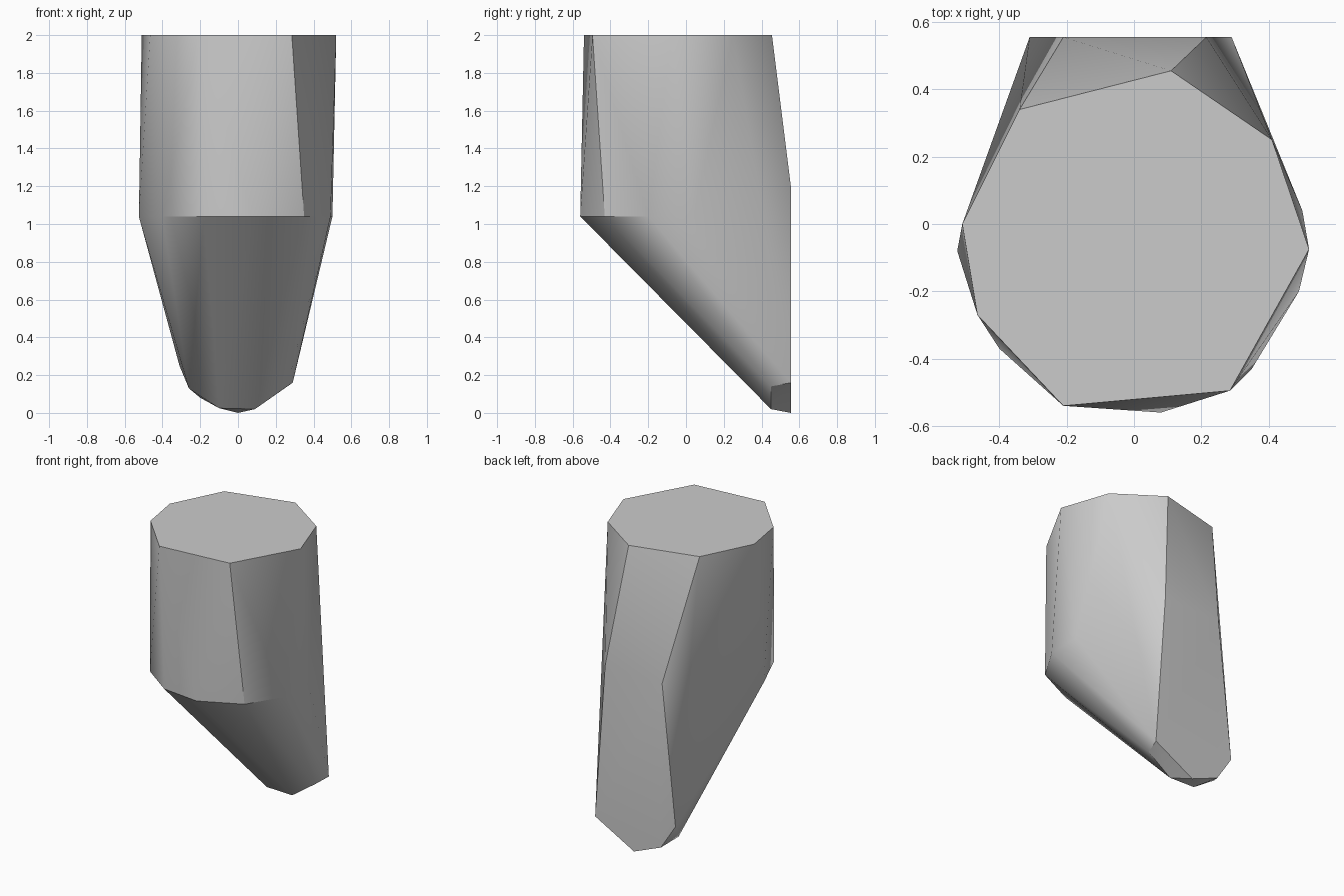
import bpy
import bmesh
from math import radians

cube = bpy.data.objects.get("Cube")
if cube:
    bpy.data.objects.remove(cube, do_unlink=True)


def make_material(name, rgb):
    mat = bpy.data.materials.new(name)
    mat.use_nodes = True
    color = (*rgb, 1.0)
    mat.diffuse_color = color
    mat.node_tree.nodes["Principled BSDF"].inputs["Base Color"].default_value = color
    return mat


def level(z, outline):
    """Place a flat outline of (x, y) points at height z."""
    return [(x, y, z) for x, y in outline]


def back_panel(y, outline):
    """Place a flat outline of (x, z) points at depth y."""
    return [(x, y, z) for x, z in outline]


def faceted_solid(name, points, material, smooth_angle):
    """Wrap the section points in a tight convex skin."""
    bm = bmesh.new()
    for p in points:
        bm.verts.new(p)
    result = bmesh.ops.convex_hull(bm, input=bm.verts)
    loose = {g for g in result["geom_interior"] + result["geom_unused"]
             if isinstance(g, bmesh.types.BMVert)}
    bmesh.ops.delete(bm, geom=list(loose), context='VERTS')
    # merge coplanar triangles into clean panels
    bmesh.ops.dissolve_limit(bm, angle_limit=radians(1), verts=bm.verts, edges=bm.edges)
    bmesh.ops.recalc_face_normals(bm, faces=bm.faces)
    mesh = bpy.data.meshes.new(name)
    bm.to_mesh(mesh)
    bm.free()
    mesh.materials.append(material)
    obj = bpy.data.objects.new(name, mesh)
    bpy.context.collection.objects.link(obj)
    bpy.ops.object.select_all(action='DESELECT')
    obj.select_set(True)
    bpy.context.view_layer.objects.active = obj
    bpy.ops.object.shade_smooth_by_angle(angle=radians(smooth_angle))
    return obj


# flat eight-sided top
top_rim = level(2.0, [(-0.34, 0.34), (0.11, 0.455), (0.41, 0.25), (0.52, -0.075),
                      (0.285, -0.495), (-0.21, -0.54), (-0.465, -0.27), (-0.51, 0.0)])

# waist where the sloped underside begins
waist = level(1.04, [(-0.525, -0.08), (-0.40, -0.37), (-0.18, -0.53), (0.08, -0.56),
                     (0.35, -0.43), (0.49, -0.20), (0.50, 0.04)])

# upright flat back
back = back_panel(0.555, [(0.215, 1.2), (-0.21, 1.19), (-0.31, 0.25), (-0.20, 0.08),
                          (0.0, 0.0), (0.29, 0.16)])

# narrow foot at the end of the slope
foot = back_panel(0.45, [(-0.26, 0.13), (-0.10, 0.025), (0.09, 0.02), (0.26, 0.14)])

grey = make_material("plain_grey", (0.6, 0.6, 0.6))
faceted_solid("tapered_block", top_rim + waist + back + foot, grey, 30)
